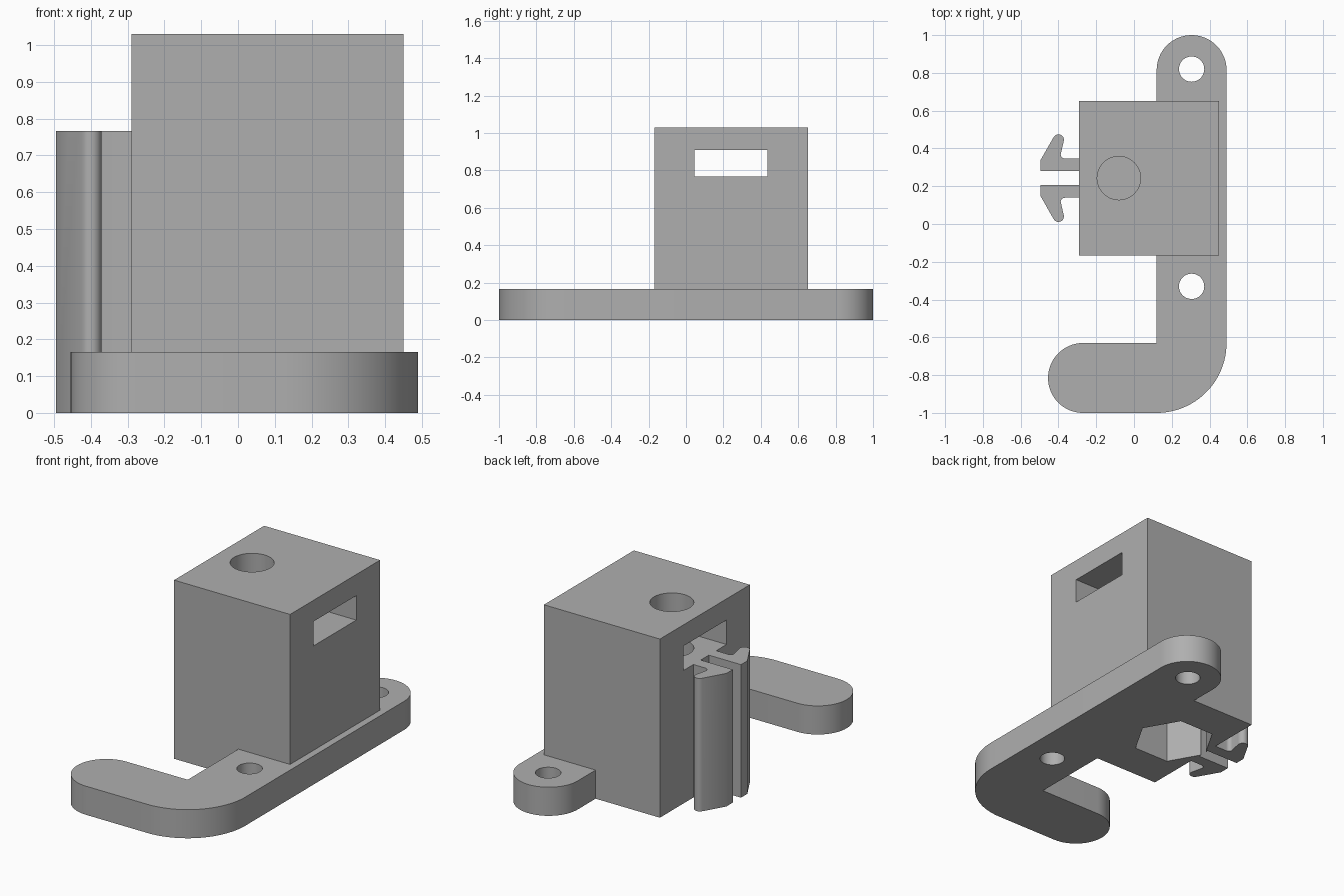
import bpy, bmesh
from math import sin, cos, pi, radians

if "Cube" in bpy.data.objects:
    bpy.data.objects.remove(bpy.data.objects["Cube"], do_unlink=True)

grey = bpy.data.materials.new("plain_grey")
grey.use_nodes = True
COLOR = (0.43, 0.43, 0.43, 1)
grey.diffuse_color = COLOR
grey.node_tree.nodes["Principled BSDF"].inputs["Base Color"].default_value = COLOR


def arc(cx, cy, r, start, end, steps):
    """Points on a circular arc, angles in degrees."""
    angles = [radians(start + (end - start) * i / steps) for i in range(steps + 1)]
    return [(cx + r * cos(a), cy + r * sin(a)) for a in angles]


def prism(name, outline, z0, z1):
    """Extrude a closed xy outline from z0 to z1."""
    bm = bmesh.new()
    face = bm.faces.new([bm.verts.new((x, y, z0)) for x, y in outline])
    top = bmesh.ops.extrude_face_region(bm, geom=[face])["geom"]
    moved = [v for v in top if isinstance(v, bmesh.types.BMVert)]
    bmesh.ops.translate(bm, verts=moved, vec=(0, 0, z1 - z0))
    bmesh.ops.recalc_face_normals(bm, faces=bm.faces)
    mesh = bpy.data.meshes.new(name)
    bm.to_mesh(mesh)
    bm.free()
    mesh.materials.append(grey)
    ob = bpy.data.objects.new(name, mesh)
    bpy.context.collection.objects.link(ob)
    return ob


def box(name, x0, x1, y0, y1, z0, z1):
    return prism(name, [(x0, y0), (x1, y0), (x1, y1), (x0, y1)], z0, z1)


def cylinder(name, x, y, r, z0, z1, sides=48):
    return prism(name, arc(x, y, r, 0, 360, sides)[:-1], z0, z1)


def combine(target, tool, operation):
    """Apply a boolean and remove the tool object."""
    mod = target.modifiers.new("boolean", "BOOLEAN")
    mod.operation, mod.solver, mod.object = operation, "EXACT", tool
    bpy.context.view_layer.objects.active = target
    bpy.ops.object.modifier_apply(modifier=mod.name)
    bpy.data.objects.remove(tool, do_unlink=True)


BOLT_X, BOLT_Y = -0.08, 0.243
PLATE_X, END_R = 0.305, 0.185

# J-shaped base plate with rounded ends
plate = (arc(PLATE_X, 0.815, END_R, 0, 180, 32)
         + [(0.12, -0.63)]
         + arc(-0.27, -0.815, END_R, 90, 270, 32)
         + arc(0.12, -0.63, 0.37, -90, 0, 24))
bracket = prism("mounting_bracket", plate, 0, 0.165)

# Upright housing
combine(bracket, box("housing", -0.29, 0.45, -0.168, 0.652, 0, 1.03), "UNION")

# Pair of mirrored snap clips on the side of the housing
clip = ([(-0.27, 0.037), (-0.495, 0.037), (-0.495, 0.095)]
        + arc(-0.4, 0.203, 0.029, 152, -10, 10)
        + arc(-0.366, 0.126, 0.022, 180, 270, 6)
        + [(-0.27, 0.104)])
for side in (1, -1):
    outline = [(x, BOLT_Y + side * y) for x, y in clip]
    combine(bracket, prism("snap_clip", outline, 0, 0.767), "UNION")

# Screw holes in the plate
for y in (0.82, -0.33):
    combine(bracket, cylinder("screw_hole", PLATE_X, y, 0.067, -0.1, 0.3), "DIFFERENCE")

# Bolt hole from the top, nut slot across, hexagonal pocket from below
combine(bracket, cylinder("bolt_hole", BOLT_X, BOLT_Y, 0.115, 0.62, 1.2), "DIFFERENCE")
combine(bracket, box("nut_slot", -0.6, 0.6, 0.045, 0.435, 0.767, 0.908), "DIFFERENCE")
combine(bracket, cylinder("hex_pocket", BOLT_X, BOLT_Y, 0.222, -0.1, 0.6, 6), "DIFFERENCE")

# Smooth the curved walls and keep edges crisp
bpy.ops.object.select_all(action="DESELECT")
bracket.select_set(True)
bpy.context.view_layer.objects.active = bracket
bpy.ops.object.shade_smooth_by_angle(angle=radians(30))
